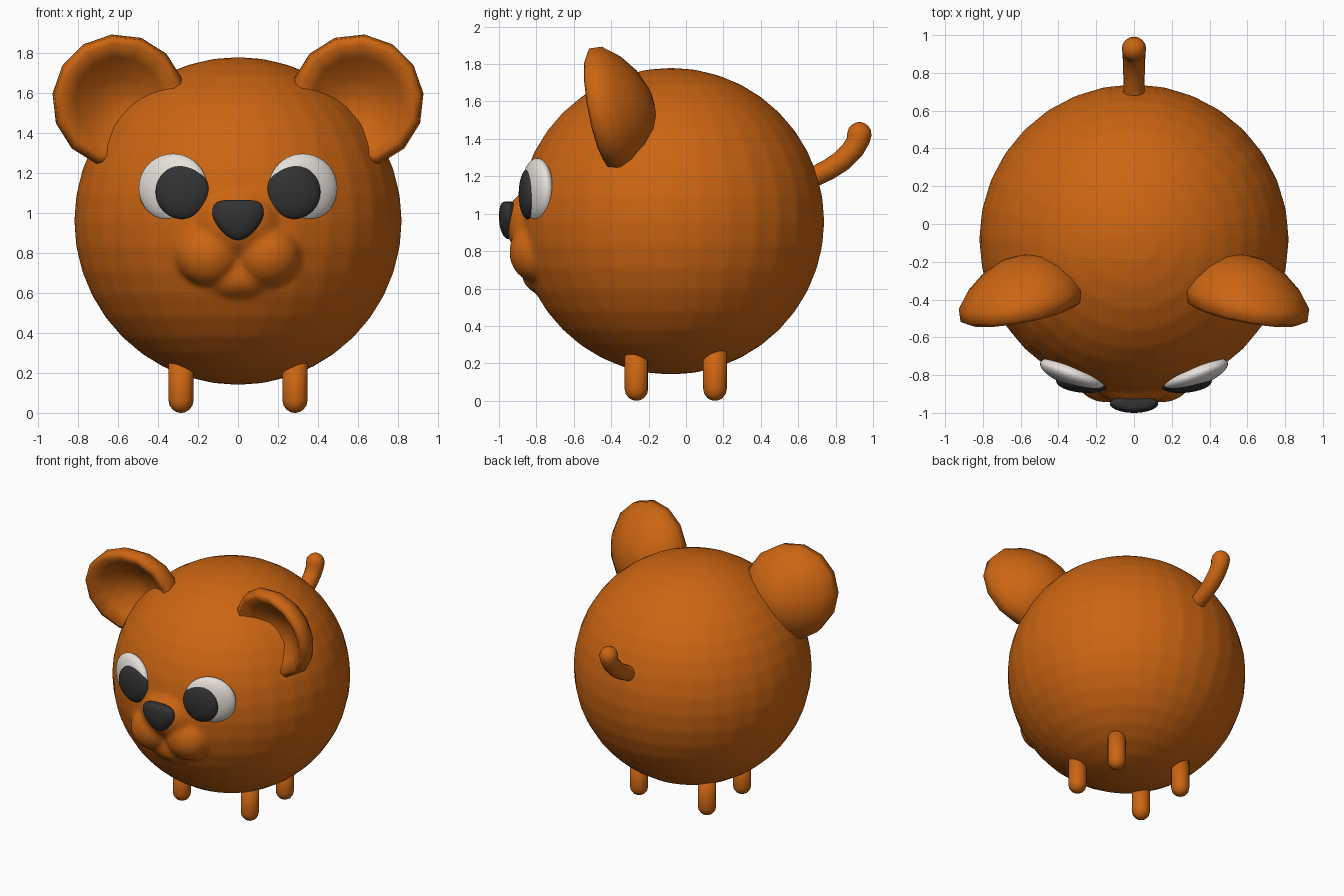
import bpy, bmesh, math
from mathutils import Vector, Matrix

if "Cube" in bpy.data.objects:
    bpy.data.objects.remove(bpy.data.objects["Cube"])


def material(name, rgb):
    m = bpy.data.materials.new(name)
    m.use_nodes = True
    m.diffuse_color = (*rgb, 1)
    m.node_tree.nodes["Principled BSDF"].inputs["Base Color"].default_value = (*rgb, 1)
    return m


ORANGE = material("orange_fur", (0.6, 0.13, 0.006))
WHITE = material("eye_white", (0.8, 0.75, 0.7))
DARK = material("dark_grey", (0.032, 0.032, 0.032))


def finish(name, bm, mat):
    bmesh.ops.recalc_face_normals(bm, faces=bm.faces)
    for f in bm.faces:
        f.smooth = True
    me = bpy.data.meshes.new(name)
    bm.to_mesh(me)
    bm.free()
    me.materials.append(mat)
    ob = bpy.data.objects.new(name, me)
    bpy.context.collection.objects.link(ob)
    return ob


def ellipsoid(bm, loc, radii, turn=0, segs=32, rings=20):
    mx = Matrix.Translation(loc) @ Matrix.Rotation(turn, 4, "Z") @ Matrix.Diagonal((*radii, 1))
    return bmesh.ops.create_uvsphere(bm, u_segments=segs, v_segments=rings, radius=1, matrix=mx)["verts"]


def tube(name, rings, segs=16):
    """Skin circles given as (centre, direction, radius), closed at both ends."""
    bm = bmesh.new()
    loops = []
    for c, d, r in rings:
        side = Vector((1, 0, 0))
        up = Vector(d).normalized().cross(side)
        loops.append([bm.verts.new(Vector(c) + r * (math.cos(a) * side + math.sin(a) * up))
                      for a in (2 * math.pi * i / segs for i in range(segs))])
    for a, b in zip(loops, loops[1:]):
        for i in range(segs):
            j = (i + 1) % segs
            bm.faces.new((a[i], a[j], b[j], b[i]))
    bm.faces.new(loops[0])
    bm.faces.new(loops[-1])
    return finish(name, bm, ORANGE)


def round_end(c, d, r):
    """Rings of a hemispherical cap beyond point c."""
    d = Vector(d).normalized()
    return [(Vector(c) + d * r * math.sin(a), d, r * math.cos(a))
            for a in (math.radians(x) for x in (0, 25, 50, 70, 85))]


# Round body with the muzzle, cheeks and chin blended in
bm = bmesh.new()
ellipsoid(bm, (0, -0.08, 0.96), (0.82, 0.82, 0.82))
ellipsoid(bm, (0, -0.83, 0.95), (0.21, 0.135, 0.17))
ellipsoid(bm, (0, -0.73, 0.68), (0.2, 0.15, 0.12))
for s in (-1, 1):
    ellipsoid(bm, (s * 0.148, -0.8, 0.795), (0.165, 0.145, 0.16))
body = finish("body", bm, ORANGE)
remesh = body.modifiers.new("blend", "REMESH")
remesh.mode = "VOXEL"
remesh.voxel_size = 0.018
remesh.use_smooth_shade = True
smooth = body.modifiers.new("soften", "SMOOTH")
smooth.factor = 0.5
smooth.iterations = 6

# Nose: rounded triangle, narrow at the bottom and flat on top
bm = bmesh.new()
for v in ellipsoid(bm, (0, 0, 0), (1, 1, 1)):
    x, y, z = v.co
    x *= 1.1 + 0.3 * z if z < 0 else 1.1 + 0.2 * z
    z = z if z < 0 else math.sin(z * math.pi / 2)
    v.co = (x * 0.115, -0.95 + y * 0.05, 0.985 + z * (0.12 if z < 0 else 0.08))
finish("nose", bm, DARK)

# Ear cup: (radius, forward depth) from the back centre over the rim to the hollow
CUP = [(0.35, 0.02), (0.65, 0.075), (0.88, 0.15), (1, 0.22), (0.97, 0.29),
       (0.86, 0.31), (0.66, 0.25), (0.35, 0.17)]


def ear(name, s):
    bm = bmesh.new()
    segs, size = 14, 0.335

    def point(a, r, depth):
        across, along = size * r * math.cos(a), size * r * math.sin(a)
        k = math.sqrt(0.5)
        return bm.verts.new((s * (0.595 + k * (along + across)),
                             -0.165 - depth - 0.25 * along,
                             1.56 + k * (along - across)))

    loops = [[point(2 * math.pi * i / segs, r, d) for i in range(segs)] for r, d in CUP]
    back, hollow = point(0, 0, 0), point(0, 0, 0.14)
    for i in range(segs):
        j = (i + 1) % segs
        for a, b in zip(loops, loops[1:]):
            bm.faces.new((a[i], a[j], b[j], b[i]))
        bm.faces.new((back, loops[0][i], loops[0][j]))
        bm.faces.new((hollow, loops[-1][i], loops[-1][j]))
    finish(name, bm, ORANGE)


for side, s in (("left", 1), ("right", -1)):
    ear(side + "_ear", s)

    # Flattened eyes turned along the head, with pupils toward the nose
    bm = bmesh.new()
    ellipsoid(bm, (s * 0.325, -0.795, 1.125), (0.182, 0.065, 0.172), s * math.radians(20))
    finish(side + "_eye", bm, WHITE)
    bm = bmesh.new()
    ellipsoid(bm, (s * 0.278, -0.845, 1.105), (0.135, 0.048, 0.135), s * math.radians(6))
    finish(side + "_pupil", bm, DARK)

    # Short capsule legs
    for end, y in (("front", -0.265), ("back", 0.155)):
        tube(f"{side}_{end}_leg", [((s * 0.285, y, 0.3), (0, 0, -1), 0.063)]
             + round_end((s * 0.285, y, 0.063), (0, 0, -1), 0.063))

# Upturned tail
path = [(0.62, 1.18), (0.69, 1.2), (0.76, 1.235), (0.83, 1.28), (0.89, 1.34), (0.92, 1.39)]
tip = (0, 0.927, 1.425)
pts = [Vector((0, y, z)) for y, z in path] + [Vector(tip)]
rings = [(p, q - p, 0.052 + 0.002 * i) for i, (p, q) in enumerate(zip(pts, pts[1:]))]
tube("tail", rings + round_end(tip, (0, 0.1, 1), 0.065))
